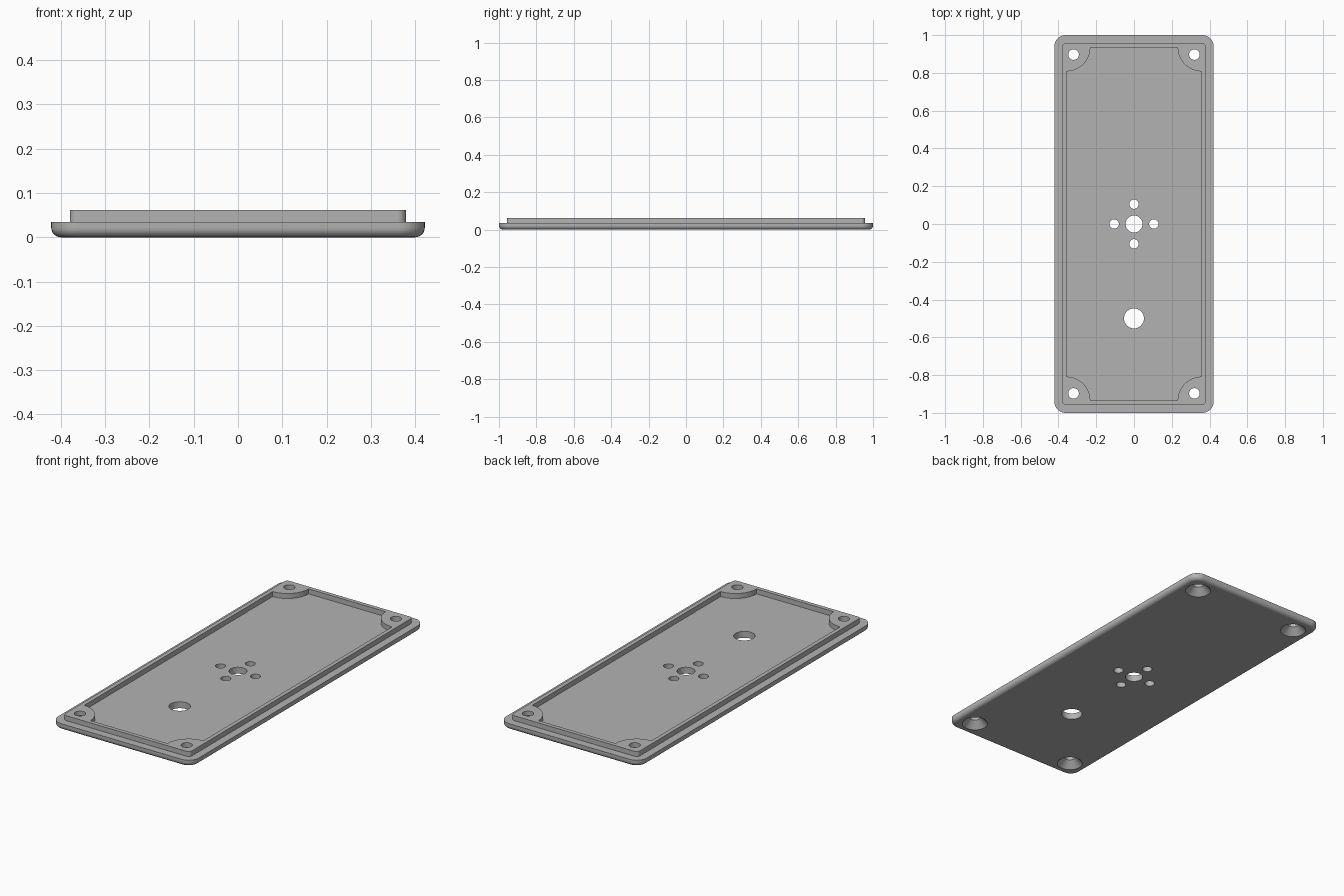
import bpy, bmesh
from math import pi, cos, sin, radians

cube = bpy.data.objects.get("Cube")
if cube:
    bpy.data.objects.remove(cube, do_unlink=True)

PLATE_TOP, LIP_TOP, FILLET = 0.035, 0.062, 0.022
CORNERS = [(1, 1), (-1, 1), (-1, -1), (1, -1)]

grey = bpy.data.materials.new("plain grey")
grey.use_nodes = True
grey.diffuse_color = (0.45, 0.45, 0.45, 1)
grey.node_tree.nodes["Principled BSDF"].inputs["Base Color"].default_value = grey.diffuse_color


def rounded(hx, hy, r, steps=8):
    """Rectangle outline with rounded corners, counter-clockwise."""
    pts = []
    for i, (sx, sy) in enumerate(CORNERS):
        for k in range(steps + 1):
            a = (i + k / steps) * pi / 2
            pts.append((sx * (hx - r) + r * cos(a), sy * (hy - r) + r * sin(a)))
    return pts


def scooped(hx, hy, r, steps=12):
    """Rectangle outline with a concave quarter circle at each corner."""
    pts = []
    for i, (sx, sy) in enumerate(CORNERS):
        for k in range(steps + 1):
            a = (i + 3 - k / steps) * pi / 2
            pts.append((sx * hx + r * cos(a), sy * hy + r * sin(a)))
    return pts


def circle(x, y, r, steps=32):
    return [(x + r * cos(2 * pi * k / steps), y + r * sin(2 * pi * k / steps))
            for k in range(steps)]


def loft(bm, rings):
    """Closed solid through (outline, height) rings."""
    rows = [[bm.verts.new((x, y, z)) for x, y in pts] for pts, z in rings]
    n = len(rows[0])
    bm.faces.new(rows[0][::-1])
    bm.faces.new(rows[-1])
    for low, high in zip(rows, rows[1:]):
        for i in range(n):
            j = (i + 1) % n
            bm.faces.new((low[i], low[j], high[j], high[i]))


def make(name, solids):
    bm = bmesh.new()
    for rings in solids:
        loft(bm, rings)
    bmesh.ops.recalc_face_normals(bm, faces=bm.faces[:])
    mesh = bpy.data.meshes.new(name)
    bm.to_mesh(mesh)
    bm.free()
    mesh.materials.append(grey)
    obj = bpy.data.objects.new(name, mesh)
    bpy.context.collection.objects.link(obj)
    return obj


# Plate with a rounded bottom edge, stepping in to the raised lip
body = []
for k in range(7):
    a = k / 6 * pi / 2
    d = FILLET * (1 - sin(a))
    body.append((rounded(0.422 - d, 1 - d, 0.06 - d), FILLET * (1 - cos(a))))
body += [(rounded(0.422, 1, 0.06), PLATE_TOP),
         (rounded(0.38, 0.957, 0.02), PLATE_TOP),
         (rounded(0.38, 0.957, 0.02), LIP_TOP)]
cover = make("cover_plate", [body])

# Shallow pocket that leaves the lip and the four corner bosses
pocket = make("pocket_cutter", [[(scooped(0.358, 0.935, 0.127), PLATE_TOP),
                                 (scooped(0.358, 0.935, 0.127), 0.1)]])

# Straight holes: centre, ring of four, and the offset one
holes = [(0, 0, 0.045), (0, -0.5, 0.053)]
holes += [(0.105 * cos(i * pi / 2), 0.105 * sin(i * pi / 2), 0.025) for i in range(4)]
solids = [[(circle(*h), -0.05), (circle(*h), 0.1)] for h in holes]

# Countersunk screw holes in the corners
for sx, sy in CORNERS:
    x, y = sx * 0.32, sy * 0.897
    solids.append([(circle(x, y, r), z) for r, z in
                   ((0.075, -0.01), (0.065, 0), (0.028, 0.037), (0.028, 0.1))])
drill = make("hole_cutter", solids)

bpy.ops.object.select_all(action='DESELECT')
bpy.context.view_layer.objects.active = cover
cover.select_set(True)
for cutter in (pocket, drill):
    cutter.hide_render = True
    mod = cover.modifiers.new(cutter.name, 'BOOLEAN')
    mod.operation = 'DIFFERENCE'
    mod.solver = 'EXACT'
    mod.object = cutter
    bpy.ops.object.modifier_apply(modifier=mod.name)
    bpy.data.objects.remove(cutter, do_unlink=True)

# Smooth the rounded edges, keep the flats flat
bpy.ops.object.shade_smooth_by_angle(angle=radians(25))
weighted = cover.modifiers.new("flat_faces", 'WEIGHTED_NORMAL')
weighted.keep_sharp = True
